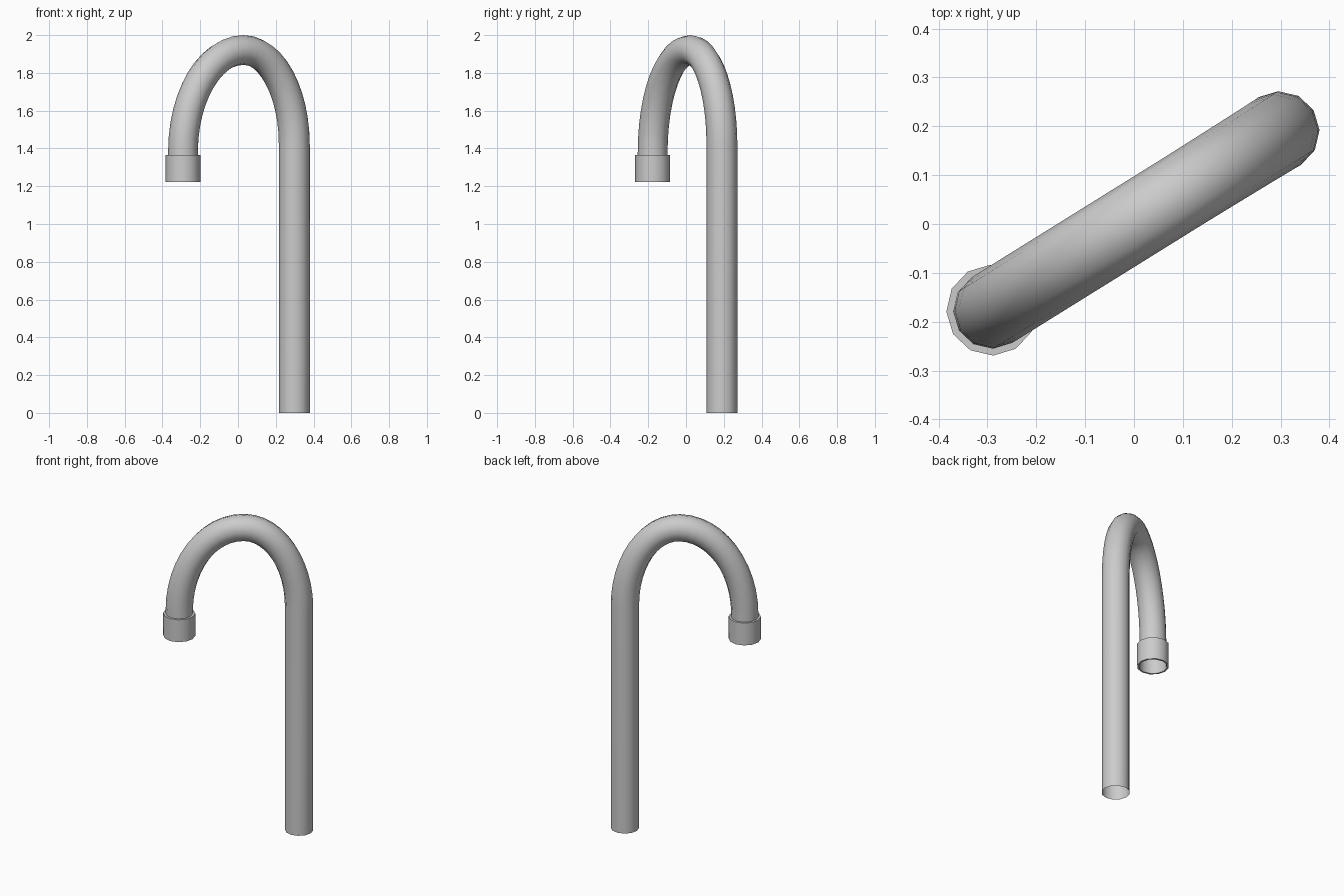
import bpy, bmesh, math
from mathutils import Vector
from mathutils.geometry import interpolate_bezier

if "Cube" in bpy.data.objects:
    bpy.data.objects.remove(bpy.data.objects["Cube"])

SIDES = 12
BASE = Vector((0.298, 0.19, 0))          # foot of the upright
ALONG = Vector((-0.849, -0.528, 0)).normalized()
ACROSS = Vector((0, 0, 1)).cross(ALONG)
SPAN, APEX = 0.694, 0.316


def sweep(name, stations):
    """Loft rings through (distance, height, radius, tangent angle) stations."""
    bm = bmesh.new()
    rings = []
    for s, z, r, ang in stations:
        c = BASE + ALONG * s + Vector((0, 0, z))
        side = ALONG * math.sin(ang) - Vector((0, 0, 1)) * math.cos(ang)
        ring = []
        for i in range(SIDES):
            a = 2 * math.pi * i / SIDES
            ring.append(bm.verts.new(c + r * (math.cos(a) * side + math.sin(a) * ACROSS)))
        rings.append(ring)
    for a, b in zip(rings, rings[1:]):
        for i in range(SIDES):
            j = (i + 1) % SIDES
            bm.faces.new((a[i], a[j], b[j], b[i]))
    bmesh.ops.recalc_face_normals(bm, faces=bm.faces)
    me = bpy.data.meshes.new(name)
    bm.to_mesh(me)
    bm.free()
    ob = bpy.data.objects.new(name, me)
    bpy.context.collection.objects.link(ob)
    bpy.context.view_layer.objects.active = ob
    ob.select_set(True)
    bpy.ops.object.shade_smooth_by_angle(angle=math.radians(40))
    ob.select_set(False)
    return ob


# Centre line: upright, two quarter bends, short drop into the collar
k = 0.552
top, spring, end = 1.921, 1.42, 1.38
up = interpolate_bezier((0, spring, 0), (0, spring + k * (top - spring), 0),
                        (APEX * (1 - k), top, 0), (APEX, top, 0), 13)
down = interpolate_bezier((APEX, top, 0), (APEX + k * (SPAN - APEX), top, 0),
                          (SPAN, end + k * (top - end), 0), (SPAN, end, 0), 13)
path = [Vector((0, 0, 0))] + up + down[1:] + [Vector((SPAN, 1.23, 0))]

stations = []
for i, p in enumerate(path):
    if i <= 1:
        ang = math.pi / 2
    elif i >= len(path) - 2:
        ang = -math.pi / 2
    else:
        t = path[i + 1] - path[i - 1]
        ang = math.atan2(t.y, t.x)
    radius = 0.082 if i <= 1 else max(0.079, 0.082 - 0.0003 * (i - 1))
    stations.append((p.x, p.y, radius, ang))
sweep("bent_pipe", stations)

# Collar around the open outlet: outer wall with thin rims at both ends
down_ang = -math.pi / 2
sweep("outlet_collar", [(SPAN, 1.365, 0.079, down_ang), (SPAN, 1.365, 0.093, down_ang),
                        (SPAN, 1.223, 0.093, down_ang), (SPAN, 1.223, 0.082, down_ang),
                        (SPAN, 1.25, 0.08, down_ang)])
